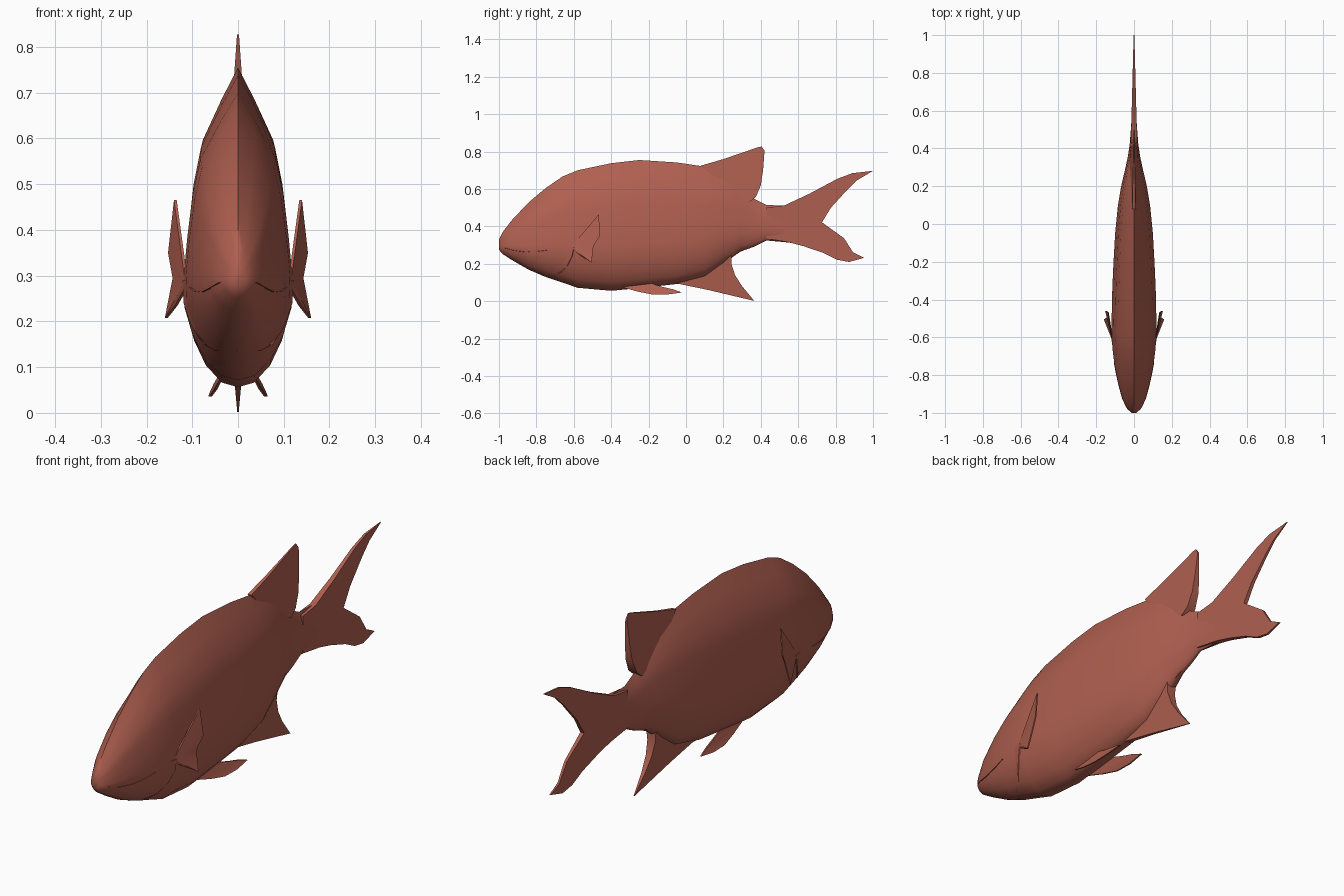
import bpy, bmesh, math

if "Cube" in bpy.data.objects:
    bpy.data.objects.remove(bpy.data.objects["Cube"])

red = bpy.data.materials.new("brick red")
red.diffuse_color = (0.43, 0.115, 0.08, 1)
red.use_nodes = True
red.node_tree.nodes["Principled BSDF"].inputs["Base Color"].default_value = red.diffuse_color


def make(name, verts, faces, angle=40):
    me = bpy.data.meshes.new(name)
    bm = bmesh.new()
    vs = [bm.verts.new(v) for v in verts]
    for f in faces:
        bm.faces.new([vs[i] for i in f])
    bmesh.ops.remove_doubles(bm, verts=bm.verts, dist=0.0003)
    bmesh.ops.recalc_face_normals(bm, faces=bm.faces)
    bm.to_mesh(me)
    bm.free()
    me.materials.append(red)
    ob = bpy.data.objects.new(name, me)
    bpy.context.collection.objects.link(ob)
    bpy.ops.object.select_all(action='DESELECT')
    ob.select_set(True)
    bpy.context.view_layer.objects.active = ob
    bpy.ops.object.shade_smooth_by_angle(angle=math.radians(angle))
    return ob


def lerp_rows(rows, t):
    for a, b in zip(rows, rows[1:]):
        if t <= b[0]:
            k = (t - a[0]) / (b[0] - a[0])
            return [p + (q - p) * k for p, q in zip(a, b)]
    return rows[-1]


# Body stations: y, bottom z, top z, half width
STATIONS = [
    (-1.0, .275, .33, .012), (-.98, .252, .37, .035), (-.93, .22, .435, .06),
    (-.84, .168, .53, .085), (-.75, .13, .605, .103), (-.66, .10, .667, .114),
    (-.58, .072, .70, .119), (-.40, .056, .738, .117), (-.25, .07, .755, .111),
    (-.05, .092, .742, .10), (.10, .13, .72, .085), (.20, .20, .68, .068),
    (.29, .265, .62, .047), (.36, .29, .55, .032), (.43, .325, .515, .022),
    (.54, .315, .51, .014), (.64, .30, .555, .007)]
# Half cross-section: height fraction, width fraction
SECTION = [(0, 0), (.015, .3), (.07, .6), (.15, .82), (.25, .98), (.36, 1),
           (.5, .93), (.65, .83), (.77, .69), (.9, .32), (1, 0)]


def width_at(y, z):
    _, zb, zt, w = lerp_rows(STATIONS, y)
    t = min(1, max(0, (z - zb) / (zt - zb)))
    return w * lerp_rows(SECTION, t)[1]


# Body
ring = SECTION + [(t, -w) for t, w in SECTION[-2:0:-1]]
n = len(ring)
verts = [(w * hw, y, zb + t * (zt - zb)) for y, zb, zt, hw in STATIONS for t, w in ring]
faces = [(r * n + i, r * n + (i + 1) % n, (r + 1) * n + (i + 1) % n, (r + 1) * n + i)
         for r in range(len(STATIONS) - 1) for i in range(n)]
faces += [tuple(range(n)), tuple(range(len(verts) - n, len(verts)))]
make("body", verts, faces, 60)


def fin(name, pts, thick):
    """Tapered plate in the middle plane; thick(y, z) gives half thickness."""
    m = len(pts)
    v = [(s * thick(y, z), y, z) for s in (1, -1) for y, z in pts]
    f = [tuple(range(m)), tuple(range(2 * m - 1, m - 1, -1))]
    f += [(i, (i + 1) % m, m + (i + 1) % m, m + i) for i in range(m)]
    make(name, v, f, 30)


# Median fins
fin("tail_fin", [(.43, .50), (.525, .512), (.66, .575), (.81, .655), (.89, .685),
                 (1.0, .697), (.915, .647), (.86, .594), (.775, .50), (.727, .422),
                 (.845, .337), (.893, .262), (.952, .232), (.872, .21), (.807, .222),
                 (.738, .257), (.63, .294), (.55, .315), (.43, .335)],
    lambda y, z: .002 + .026 * (1 - y))
fin("dorsal_fin", [(.08, .725), (.20, .76), (.39, .825), (.405, .827), (.42, .805),
                   (.412, .70), (.40, .62), (.374, .558), (.34, .53), (.2, .6)],
    lambda y, z: .002 + .07 * (.83 - z))
fin("anal_fin", [(-.05, .095), (.12, .06), (.365, .002), (.30, .08), (.262, .14),
                 (.243, .20), (.245, .26), (.1, .2)],
    lambda y, z: .0015 + .09 * z)
fin("rear_keel", [(.24, .24), (.41, .32), (.45, .36), (.3, .36)],
    lambda y, z: .006)


# Paired fins and head details
def sheet(name, outline, side, t):
    """Thin flat blade: fan of outline points, thickened sideways."""
    m = len(outline)
    v = [(side * (x + d), y, z) for d in (t, -t) for x, y, z in outline]
    f = []
    for o in (0, m):
        f += [(o, o + i, o + i + 1) for i in range(1, m - 1)]
    f += [(i, (i + 1) % m, m + (i + 1) % m, m + i) for i in range(m)]
    make(name, v, f, 30)


def surface_strip(name, path, side, wide, lift):
    """Shallow raised lip that hugs the body along a (y, z) path."""
    v, f = [], []
    for y, z in path:
        v += [(side * (width_at(y - wide, z) - .002), y - wide, z),
              (side * (width_at(y, z) + lift), y, z),
              (side * (width_at(y + .004, z) - .003), y + .004, z)]
    for i in range(len(path) - 1):
        for k in range(3):
            a, b = i * 3 + k, i * 3 + (k + 1) % 3
            f.append((a, b, b + 3, a + 3))
    f += [(0, 1, 2), tuple(range(len(v) - 3, len(v)))]
    make(name, v, f, 50)


for side, tag in ((1, "right"), (-1, "left")):
    sheet("pectoral_fin_" + tag,
          [(.113, -.615, .29), (.137, -.466, .465), (.150, -.46, .35),
           (.140, -.495, .295), (.157, -.505, .207), (.135, -.55, .235),
           (.115, -.605, .27)], side, .003)
    sheet("pelvic_fin_" + tag,
          [(.036, -.34, .075), (.048, -.26, .052), (.060, -.18, .036),
           (.062, -.10, .036), (.058, -.02, .047), (.050, -.07, .064),
           (.042, -.13, .078), (.034, -.2, .10)], side, .003)
    surface_strip("gill_cover_" + tag,
                  [(-.71, .135), (-.67, .15), (-.635, .19), (-.61, .24), (-.60, .29)],
                  side, .06, .004)
    surface_strip("mouth_lip_" + tag,
                  [(-.97, .285), (-.92, .272), (-.86, .264), (-.79, .266), (-.73, .275)],
                  side, .02, .003)
